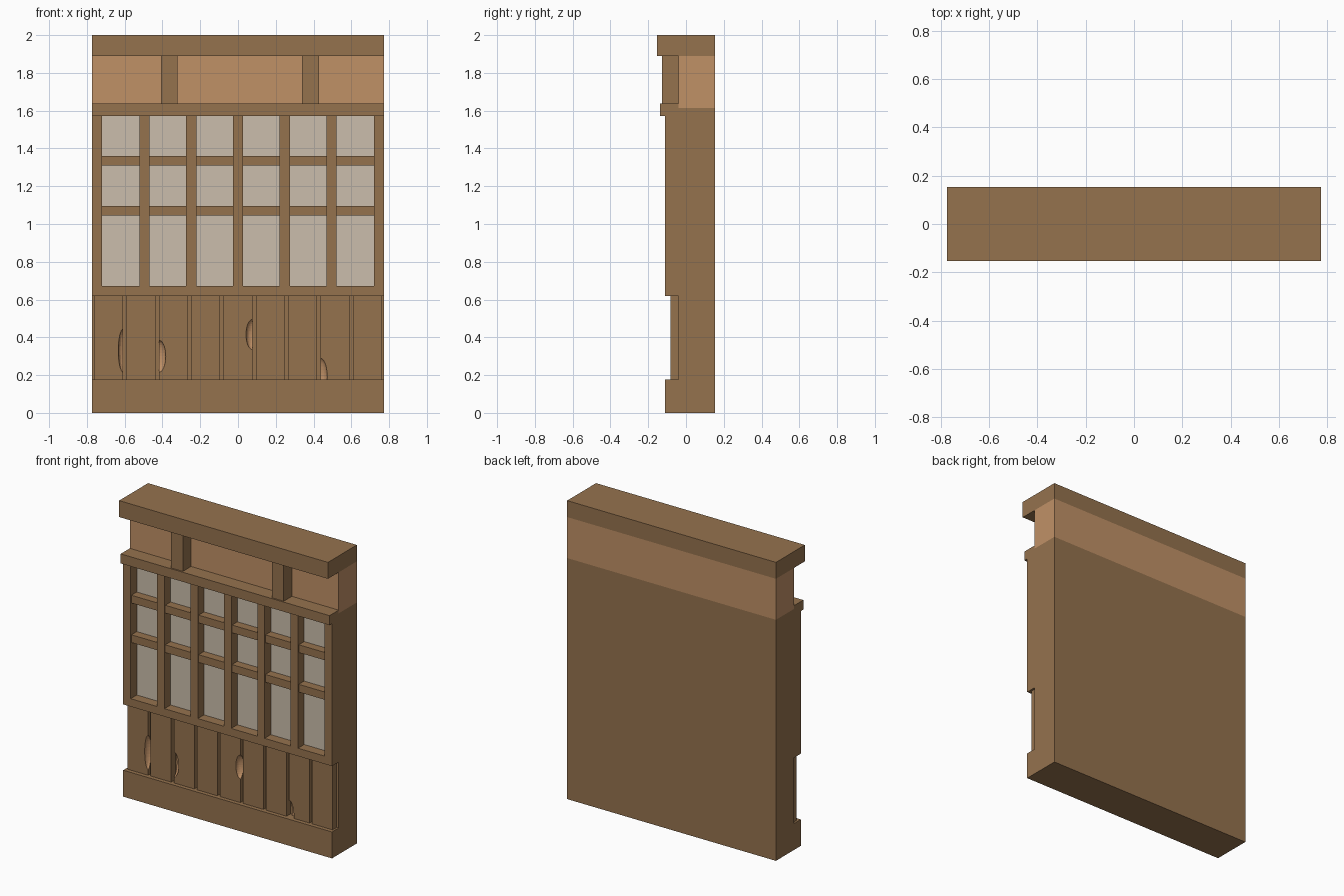
import bpy

if "Cube" in bpy.data.objects:
    bpy.data.objects.remove(bpy.data.objects["Cube"])


def mat(name, rgb):
    m = bpy.data.materials.new(name)
    m.diffuse_color = (*rgb, 1)
    m.use_nodes = True
    m.node_tree.nodes["Principled BSDF"].inputs["Base Color"].default_value = m.diffuse_color
    return m


WOOD = mat("brown wood", (0.300, 0.169, 0.076))
PLASTER = mat("orange plaster", (0.53, 0.283, 0.134))
PAPER = mat("pale paper", (0.597, 0.515, 0.413))

W = 0.774      # half width
BACK = 0.153   # rear plane
WALL = -0.04   # front of the core wall
FRAME = -0.11  # front of the lattice frame


def box(name, x, y, z, m):
    """Box from (min, max) ranges on each axis."""
    bpy.ops.mesh.primitive_cube_add(size=1)
    o = bpy.context.object
    o.name = name
    for v in o.data.vertices:
        v.co = [r[0] if c < 0 else r[1] for r, c in zip((x, y, z), v.co)]
    o.data.materials.append(m)
    return o


# core wall, plaster band and cap beam
box("core_wall", (-W, W), (WALL, BACK), (0, 1.615), WOOD)
box("plaster_band", (-W, W), (WALL, BACK), (1.615, 1.89), PLASTER)
box("cap_beam", (-W, W), (-BACK, BACK), (1.89, 2.0), WOOD)

# short posts standing on the ledge
for x in (-0.364, 0.384):
    box("short_post", (x - 0.044, x + 0.044), (-0.127, WALL), (1.635, 1.89), WOOD)
box("ledge", (-W, W), (-0.137, WALL), (1.573, 1.637), WOOD)

# window lattice with paper panes behind it
box("paper_pane", (-0.73, 0.73), (WALL - 0.005, WALL), (0.66, 1.573), PAPER)
box("window_sill", (-W, W), (FRAME, WALL), (0.618, 0.671), WOOD)
for i in range(-3, 4):
    x = i * 0.2475
    x0, x1 = x - 0.027, x + 0.027
    if abs(i) == 3:
        x0, x1 = (-W, -0.719) if i < 0 else (0.719, W)
    box("lattice_upright", (x0, x1), (FRAME, WALL), (0.671, 1.573), WOOD)
for z in (1.07, 1.335):
    box("lattice_rail", (-0.719, 0.719), (FRAME + 0.008, WALL), (z - 0.026, z + 0.026), WOOD)

# base beam and planks
box("base_beam", (-W, W), (FRAME, WALL), (0, 0.177), WOOD)

# chips: plank number -> (side, centre height, depth, half height)
chips = {0: (1, 0.33, 0.026, 0.115), 2: (-1, 0.30, 0.036, 0.085),
         4: (1, 0.415, 0.034, 0.08), 7: (-1, 0.19, 0.036, 0.10)}
for i in range(9):
    x0 = -0.76 + i * 0.171
    x1 = x0 + 0.152
    plank = box("plank", (x0, x1), (-0.083, WALL), (0.02, 0.63), WOOD)
    if i not in chips:
        continue
    side, z, depth, half = chips[i]
    bpy.ops.mesh.primitive_uv_sphere_add(
        segments=24, ring_count=16, location=(x1 if side > 0 else x0, -0.086, z))
    cutter = bpy.context.object
    cutter.scale = (depth, 0.035, half)
    cutter.data.materials.append(PLASTER)
    b = plank.modifiers.new("chip", "BOOLEAN")
    b.operation = "DIFFERENCE"
    b.solver = "EXACT"
    b.material_mode = "TRANSFER"
    b.object = cutter
    bpy.context.view_layer.objects.active = plank
    bpy.ops.object.modifier_apply(modifier="chip")
    bpy.data.objects.remove(cutter)
